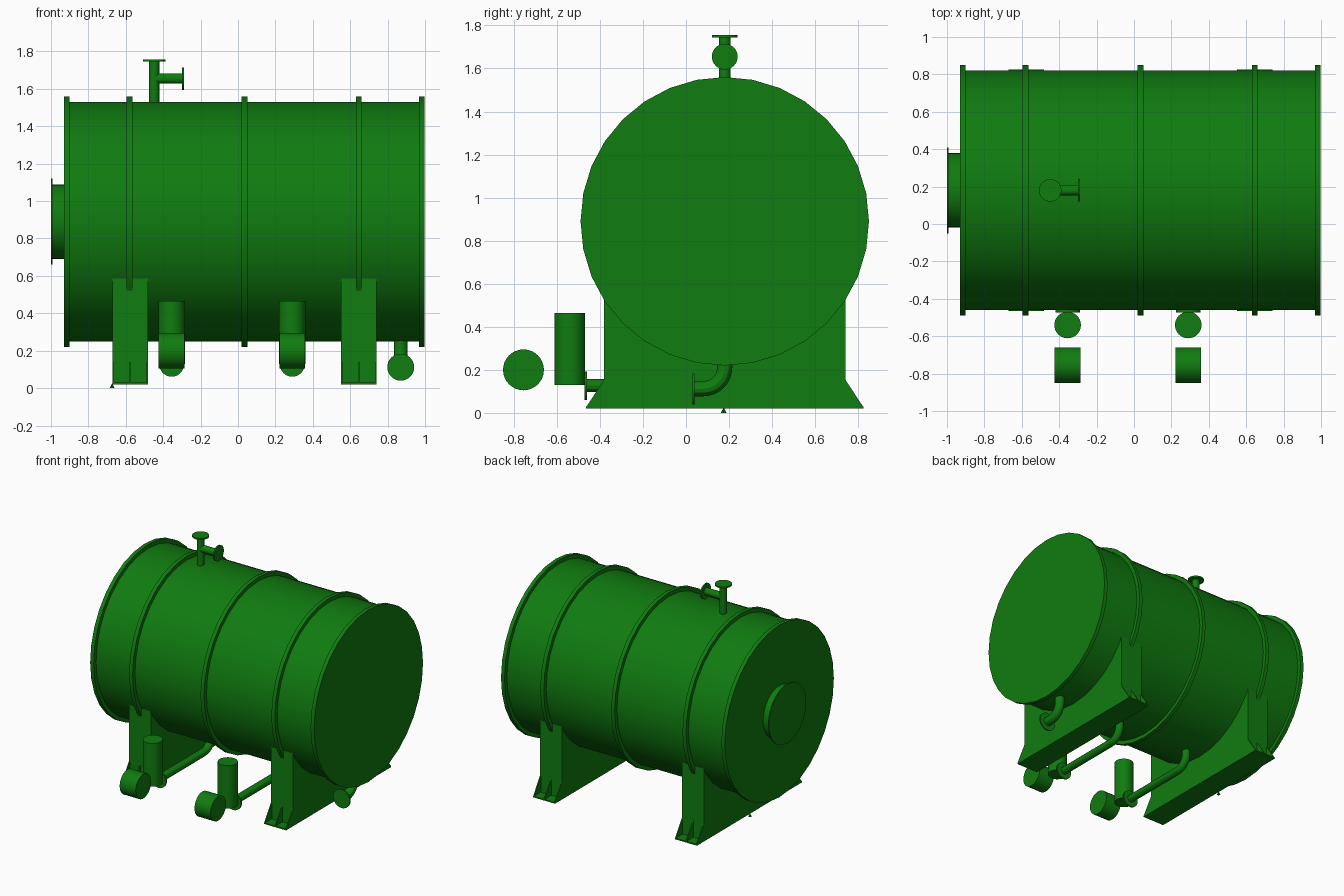
import bpy
import bmesh
from math import pi, sin, cos, acos
from mathutils import Vector

cube = bpy.data.objects.get("Cube")
if cube:
    bpy.data.objects.remove(cube, do_unlink=True)

green = bpy.data.materials.new("tank_green")
green.use_nodes = True
colour = (0.005, 0.2, 0.005, 1)
green.diffuse_color = colour
shader = next(n for n in green.node_tree.nodes if n.type == "BSDF_PRINCIPLED")
shader.inputs["Base Color"].default_value = colour

CY, CZ = 0.18, 0.89           # tank axis
BODY_R, RING_R = 0.64, 0.67


def finish(obj, smooth=True):
    """Give the part its paint and shading."""
    obj.data.materials.clear()
    obj.data.materials.append(green)
    bpy.ops.object.select_all(action="DESELECT")
    obj.select_set(True)
    bpy.context.view_layer.objects.active = obj
    if smooth:
        bpy.ops.object.shade_smooth_by_angle(angle=pi / 6)
    return obj


def rod(name, start, end, radius, sides=32, tip=None):
    """Cylinder (or cone, with a tip radius) between two points."""
    a, b = Vector(start), Vector(end)
    bpy.ops.mesh.primitive_cone_add(
        vertices=sides, radius1=radius, radius2=radius if tip is None else tip,
        depth=(b - a).length, location=(a + b) / 2,
        rotation=(b - a).to_track_quat("Z", "Y").to_euler())
    bpy.context.object.name = name
    return finish(bpy.context.object)


def slab(name, profile, x, width):
    """Extrude a (y, z) outline along x, centred on x."""
    bm = bmesh.new()
    face = bm.faces.new([bm.verts.new((x - width / 2, y, z)) for y, z in profile])
    grown = bmesh.ops.extrude_face_region(bm, geom=[face])
    bmesh.ops.translate(bm, vec=(width, 0, 0),
                        verts=[v for v in grown["geom"] if isinstance(v, bmesh.types.BMVert)])
    bmesh.ops.recalc_face_normals(bm, faces=bm.faces)
    mesh = bpy.data.meshes.new(name)
    bm.to_mesh(mesh)
    bm.free()
    obj = bpy.data.objects.new(name, mesh)
    bpy.context.collection.objects.link(obj)
    return finish(obj, smooth=False)


def elbow_pipe(name, x, y_start, z, radius, bend=0.1):
    """Pipe running along +y, then bending up into the tank bottom."""
    path = [(x, y_start, z)]
    for i in range(9):
        a = pi / 2 * i / 8
        path.append((x, CY - bend + bend * sin(a), z + bend - bend * cos(a)))
    path.append((x, CY, CZ - BODY_R + 0.03))
    curve = bpy.data.curves.new(name, "CURVE")
    curve.dimensions = "3D"
    curve.bevel_depth = radius
    curve.bevel_resolution = 4
    curve.use_fill_caps = True
    spline = curve.splines.new("POLY")
    spline.points.add(len(path) - 1)
    for point, co in zip(spline.points, path):
        point.co = (*co, 1)
    helper = bpy.data.objects.new(name + "_path", curve)
    bpy.context.collection.objects.link(helper)
    bpy.context.view_layer.update()
    mesh = bpy.data.meshes.new_from_object(
        helper.evaluated_get(bpy.context.evaluated_depsgraph_get()))
    bpy.data.objects.remove(helper, do_unlink=True)
    obj = bpy.data.objects.new(name, mesh)
    bpy.context.collection.objects.link(obj)
    return finish(obj)


# Tank shell, stiffening rings and end plates
rod("tank_body", (-0.92, CY, CZ), (0.99, CY, CZ), BODY_R)
for i, x in enumerate((-0.915, -0.58, 0.035, 0.645, 0.983)):
    rod(f"tank_ring_{i + 1}", (x - 0.015, CY, CZ), (x + 0.015, CY, CZ), RING_R)

# Manhole on the right end
rod("manhole_neck", (-0.995, CY, CZ), (-0.92, CY, CZ), 0.2)
rod("manhole_cover", (-1, CY, CZ), (-0.993, CY, CZ), 0.23)

# Vent tee on top
VX, VZ = -0.448, 1.655
rod("vent_riser", (VX, CY, 1.5), (VX, CY, 1.75), 0.027)
rod("vent_top_flange", (VX, CY, 1.745), (VX, CY, 1.756), 0.06)
rod("vent_branch", (VX, CY, VZ), (-0.295, CY, VZ), 0.027)
rod("vent_branch_flange", (-0.3, CY, VZ), (-0.29, CY, VZ), 0.06)

# Saddles: cradle block, foot plate and triangular gussets
BASE, HALF, FOOT = 0.02, 0.56, 0.645
reach = acos(HALF / (BODY_R - 0.005))
arc = []
for i in range(17):
    a = -reach - (pi - 2 * reach) * i / 16
    arc.append((CY + (BODY_R - 0.005) * cos(a), CZ + (BODY_R - 0.005) * sin(a)))
cradle = [(CY - HALF, BASE), (CY + HALF, BASE)] + arc
for side, x in (("right", -0.577), ("left", 0.645)):
    slab(f"{side}_saddle", cradle, x, 0.19)
    slab(f"{side}_foot_plate", [(CY - FOOT, BASE), (CY + FOOT, BASE),
                                (CY + FOOT, BASE + 0.01), (CY - FOOT, BASE + 0.01)], x, 0.19)
    for end in (-1, 1):
        for k in (-1, 0, 1):
            slab(f"{side}_gusset", [(CY + end * (HALF - 0.01), BASE + 0.005),
                                    (CY + end * FOOT, BASE + 0.005),
                                    (CY + end * HALF, 0.155),
                                    (CY + end * (HALF - 0.01), 0.155)],
                 x + k * 0.091, 0.008)
rod("ground_stud", (-0.673, CY - 0.005, 0), (-0.673, CY - 0.005, 0.025), 0.013, 8, 0)

# Drain elbow under the left end
rod("drain_flange", (0.87, 0.03, 0.112), (0.87, 0.04, 0.112), 0.072)
elbow_pipe("drain_pipe", 0.87, 0.035, 0.112, 0.035)

# Two pumps with suction pipes
for side, x in (("right", -0.355), ("left", 0.29)):
    rod(f"{side}_pump_body", (x, -0.54, 0.13), (x, -0.54, 0.465), 0.071)
    rod(f"{side}_pump_motor", (x - 0.069, -0.755, 0.2), (x + 0.069, -0.755, 0.2), 0.095)
    rod(f"{side}_pump_flange", (x, -0.472, 0.127), (x, -0.46, 0.127), 0.066)
    elbow_pipe(f"{side}_pump_pipe", x, -0.465, 0.127, 0.03)
